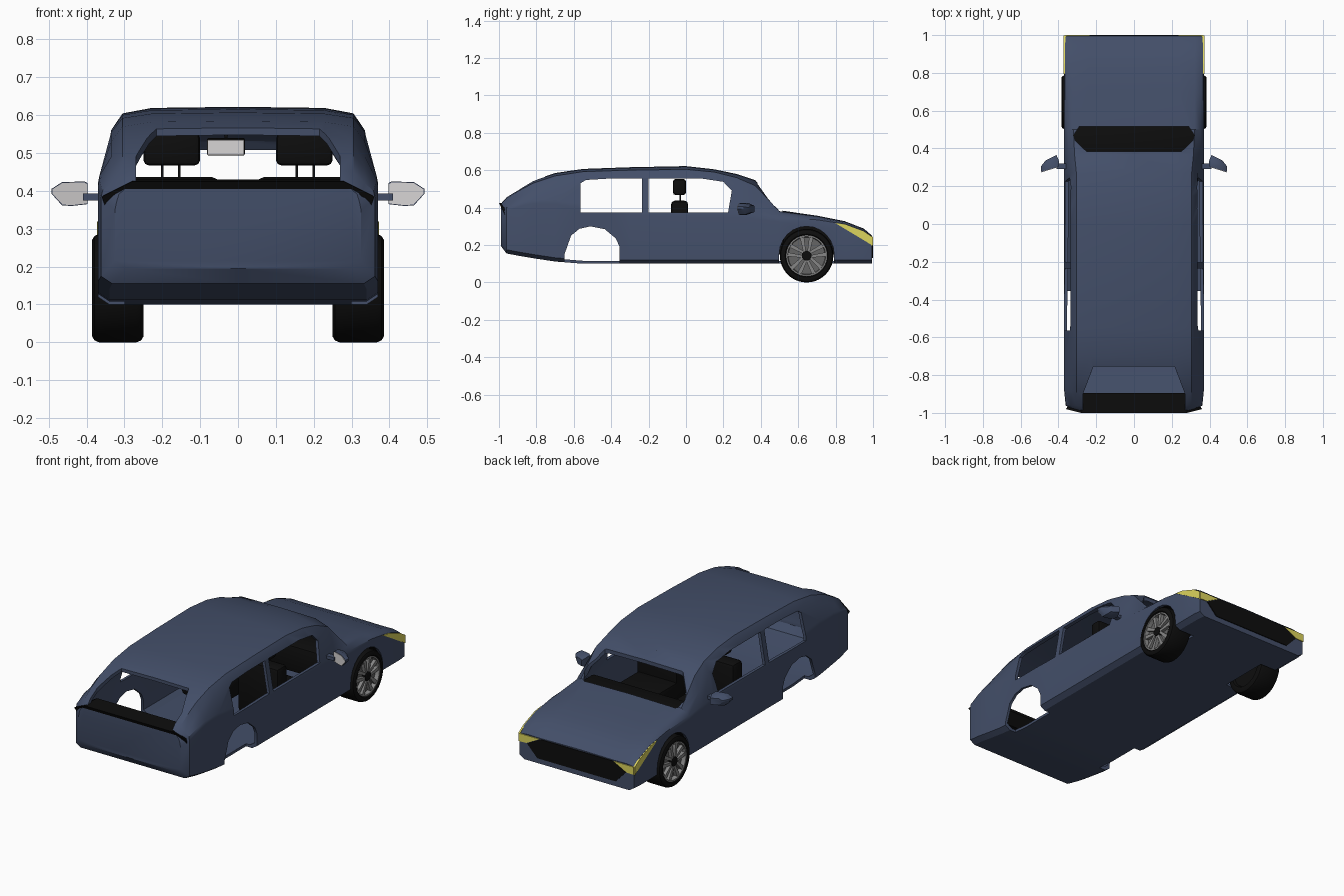
import bpy, bmesh, math
from mathutils import Vector, Matrix

if "Cube" in bpy.data.objects:
    bpy.data.objects.remove(bpy.data.objects["Cube"])


def material(name, rgb):
    m = bpy.data.materials.new(name)
    m.diffuse_color = (*rgb, 1)
    m.use_nodes = True
    m.node_tree.nodes["Principled BSDF"].inputs["Base Color"].default_value = m.diffuse_color
    return m


BLUE = material("body_blue", (0.056, 0.077, 0.14))
BLACK = material("trim_black", (0.004, 0.004, 0.004))
GREY = material("rim_grey", (0.24, 0.24, 0.24))
DARK = material("rim_shadow_grey", (0.13, 0.13, 0.13))
SILVER = material("mirror_silver", (0.68, 0.66, 0.66))
YELLOW = material("headlight_yellow", (0.72, 0.66, 0.11))


def make(name, bm, mat, smooth=True):
    bmesh.ops.recalc_face_normals(bm, faces=bm.faces)
    me = bpy.data.meshes.new(name)
    bm.to_mesh(me)
    bm.free()
    ob = bpy.data.objects.new(name, me)
    bpy.context.collection.objects.link(ob)
    if mat:
        me.materials.append(mat)
    if smooth:
        smooth_object(ob)
    return ob


def smooth_object(ob):
    bpy.ops.object.select_all(action='DESELECT')
    ob.select_set(True)
    bpy.context.view_layer.objects.active = ob
    bpy.ops.object.shade_smooth_by_angle(angle=math.radians(32))


def loft(name, rings, mat, smooth=False):
    """Skin closed rings of equal length and cap both ends."""
    bm = bmesh.new()
    rows = [[bm.verts.new(p) for p in r] for r in rings]
    n = len(rows[0])
    for a, b in zip(rows, rows[1:]):
        for i in range(n):
            bm.faces.new((a[i], a[(i + 1) % n], b[(i + 1) % n], b[i]))
    bm.faces.new(rows[0])
    bm.faces.new(rows[-1])
    return make(name, bm, mat, smooth)


def prism(name, pts, axis, lo, hi, mat=None):
    """Extrude a 2D outline along an axis between lo and hi."""
    def place(p, d):
        q = list(p)
        q.insert(axis, d)
        return q
    return loft(name, [[place(p, d) for p in pts] for d in (lo, hi)], mat)


def box(name, lo, hi, mat, bevel=0.0):
    bm = bmesh.new()
    bmesh.ops.create_cube(bm, size=1)
    for v in bm.verts:
        v.co = [(a + b) / 2 + c * (b - a) for a, b, c in zip(lo, hi, v.co)]
    if bevel:
        bmesh.ops.bevel(bm, geom=bm.edges[:], offset=bevel, segments=2,
                        profile=0.5, affect='EDGES')
    return make(name, bm, mat)


def lathe(name, profile, centre, mat, segs=40):
    """Spin an (x, radius) profile about the x axis."""
    bm = bmesh.new()
    vs = [bm.verts.new((x, 0, r)) for x, r in profile]
    es = [bm.edges.new(e) for e in zip(vs, vs[1:])]
    bmesh.ops.spin(bm, geom=vs + es, cent=(0, 0, 0), axis=(1, 0, 0),
                   angle=2 * math.pi, steps=segs)
    bmesh.ops.remove_doubles(bm, verts=bm.verts, dist=1e-5)
    bmesh.ops.translate(bm, verts=bm.verts, vec=centre)
    return make(name, bm, mat)


# Body stations: y, floor z, half width, shoulder z, rail x, rail z, top z
stations = [
    (-0.99, .195, .325, .37, .315, .39, .43), (-0.96, .155, .362, .40, .335, .42, .462),
    (-0.88, .14, .37, .43, .335, .46, .512), (-0.82, .13, .37, .44, .335, .49, .545),
    (-0.70, .112, .37, .44, .335, .53, .585), (-0.55, .10, .37, .42, .335, .555, .607),
    (-0.30, .10, .37, .38, .335, .56, .616), (0.0, .10, .37, .37, .335, .56, .622),
    (0.15, .10, .37, .37, .335, .552, .605), (0.27, .10, .37, .37, .335, .51, .58),
    (0.37, .10, .37, .36, .345, .44, .547), (0.50, .10, .37, .345, .35, .365, .386),
    (0.70, .10, .37, .335, .352, .345, .357), (0.85, .10, .37, .312, .352, .32, .327),
    (0.95, .10, .37, .275, .352, .281, .288), (0.995, .10, .365, .24, .35, .245, .25)]


def body_rings(d):
    rings = []
    for y, zb, w, zs, xr, zr, zt in stations:
        w, xr, zb, zs, zr, zt = w - d, xr - d, zb + d, zs - d, zr - d, zt - d
        half = [(w - .03, zb), (w, zb + .02), (w, zs - .02), (w - .004, zs), (xr, zr),
                (xr - .03, zr + .72 * (zt - zr)), (xr * .68, zt - .003)]
        ring = [(0, zb)] + half + [(0, zt)] + [(-x, z) for x, z in reversed(half)]
        rings.append([(x, y * (1 - d), z) for x, z in ring])
    return rings


body = loft("body_shell", body_rings(0), BLUE)

# Cutters: cabin hollow, glass openings and wheel arches
cutters = [loft("cabin_hollow", body_rings(.015), BLUE)]
cutters.append(prism("rear_side_window_cut", [(-.565, .375), (-.565, .53), (-.535, .548),
               (-.40, .556), (-.235, .557), (-.235, .375)], 0, -.6, .6, BLUE))
cutters.append(prism("front_side_window_cut", [(-.20, .375), (-.20, .557), (.08, .556),
               (.20, .538), (.245, .49), (.225, .375)], 0, -.6, .6, BLUE))


def mirrored(pts):
    return pts + [(-x, y) for x, y in reversed(pts)]


cutters.append(prism("windshield_cut", mirrored([(.25, .383), (.31, .44), (.32, .47),
               (.29, .515)]), 2, .352, .8, BLUE))
cutters.append(prism("rear_window_cut", mirrored([(.215, -.755), (.27, -.9),
               (.27, -1.1)]), 2, .425, .8, BLUE))
WY, WZ, WR = .645, .143, .143
rear_arch = [(-.65, .0), (-.65, .15), (-.632, .20), (-.615, .25), (-.57, .287), (-.51, .30),
             (-.435, .285), (-.375, .235), (-.355, .19), (-.355, .0)]
arc = [(WY + .147 * math.cos(math.pi * i / 12), .15 + .15 * math.sin(math.pi * i / 12))
       for i in range(13)]
front_arch = [(WY + .147, 0)] + arc + [(WY - .147, 0)]
for s in (1, -1):
    cutters.append(prism("rear_arch_cut", rear_arch, 0, s * .30, s * .6, BLUE))
    cutters.append(prism("front_arch_cut", front_arch, 0, s * .24, s * .6, BLUE))

for c in cutters:
    c.hide_render = True
    mod = body.modifiers.new(c.name, 'BOOLEAN')
    mod.operation = 'DIFFERENCE'
    mod.solver = 'EXACT'
    mod.object = c
bpy.context.view_layer.update()
cut_mesh = bpy.data.meshes.new_from_object(
    body.evaluated_get(bpy.context.evaluated_depsgraph_get()))
body.modifiers.clear()
body.data = cut_mesh
body.data.materials.clear()
body.data.materials.append(BLUE)
for p in body.data.polygons:
    p.material_index = 0
for c in cutters:
    bpy.data.objects.remove(c)
smooth_object(body)

# Tail lip: a wedge across the rear under the open rear window
loft("tail_lip", [[(s * b, -.965, .357), (s * m, -.98, .385), (s * t, -1.0, .425),
                   (s * .275, -.895, .43), (s * .275, -.895, .415), (s * .275, -.94, .357)]
                  for s, b, m, t in ((-1, .35, .36, .28), (1, .35, .36, .28))], BLACK)

# Nose: grille plate and wrap-around headlights
prism("grille", mirrored([(.23, .243), (.315, .198), (.25, .13)]), 1, .99, 1.0, BLACK)
for s in (1, -1):
    prism("headlight_front", [(s * x, z) for x, z in
          ((.235, .243), (.366, .243), (.366, .198), (.318, .2))], 1, .99, 1.0, YELLOW)
    prism("headlight_side", [(.795, .319), (.85, .311), (.95, .274), (.998, .243),
          (.998, .197)], 0, s * .362, s * .372, YELLOW)

# Front wheels with liners, tyres, rims and spokes
for s in (1, -1):
    liner = [(y, z) for y, z in front_arch if z > .05]
    bm = bmesh.new()
    a = [bm.verts.new((s * .235, y, z)) for y, z in liner]
    b = [bm.verts.new((s * .362, y, z)) for y, z in liner]
    for i in range(len(a) - 1):
        bm.faces.new((a[i], a[i + 1], b[i + 1], b[i]))
    bm.faces.new(a)
    make("wheel_arch_liner", bm, BLACK)
    c = (0, WY, WZ)
    lathe("front_tyre", [(s * x, r) for x, r in ((.262, 0), (.262, .10), (.25, .108),
          (.25, .128), (.256, .138), (.268, WR), (.367, WR), (.379, .138), (.385, .128),
          (.385, .115), (.376, .108), (.35, .106))], c, BLACK)
    lathe("rim_back", [(s * .357, 0), (s * .357, .107)], c, DARK)
    lathe("rim_ring", [(s * x, r) for x, r in ((.355, .109), (.38, .110), (.38, .102),
          (.355, .098))], c, GREY)
    lathe("wheel_hub", [(s * x, r) for x, r in ((.355, .027), (.379, .027), (.382, .022),
          (.382, 0))], c, BLACK, 10)
    bm = bmesh.new()
    for k in range(5):
        for side in (1, -1):
            # each spoke pair spreads from hub to ring
            u = [(side * .004, .022), (side * .018, .022), (side * .036, .099),
                 (side * .014, .102)]
            rot = Matrix.Rotation(2 * math.pi * k / 5, 3, 'X')
            lo, hi = [[bm.verts.new(rot @ Vector((s * x, p, q)) + Vector(c)) for p, q in u]
                      for x in (.356, .376)]
            bm.faces.new(hi)
            for i in range(4):
                bm.faces.new((lo[i], lo[(i + 1) % 4], hi[(i + 1) % 4], hi[i]))
    make("wheel_spokes", bm, GREY, False)

# Interior: dashboard, front seats with headrests, rear-view mirror
box("dashboard", (-.34, .36, .2), (.34, .525, .35), BLACK, .01)
for s in (1, -1):
    def seat_part(name, x0, x1, y0, y1, z0, z1, bev):
        xs = sorted((s * x0, s * x1))
        box(name, (xs[0], y0, z0), (xs[1], y1, z1), BLACK, bev)
    seat_part("seat_back", .05, .31, -.08, .012, .13, .437, .02)
    seat_part("seat_cushion", .05, .31, -.07, .26, .13, .24, .02)
    seat_part("headrest", .10, .25, -.07, .0, .467, .553, .015)
    for x in (.155, .2):
        seat_part("headrest_post", x - .003, x + .003, -.035, -.028, .42, .48, 0)
box("rear_view_mirror", (-.082, .30, .493), (.018, .325, .54), BLACK, .005)
box("rear_view_mirror_glass", (-.08, .296, .495), (.016, .301, .534), SILVER)
box("rear_view_mirror_stem", (-.036, .308, .53), (-.028, .316, .565), BLACK)

# Door mirrors: tapered housing, silver glass on the rearward face, short arm
outline = [(.397, .365), (.397, .42), (.405, .425), (.465, .423), (.493, .405),
           (.493, .393), (.465, .362), (.44, .36)]
for s in (1, -1):
    rings = []
    for y, k in ((.275, 1.0), (.305, .98), (.335, .6)):
        rings.append([(s * (.43 + (x - .43) * k), y + (.03 - .3 * (x - .397)),
                       .392 + (z - .392) * k) for x, z in outline])
    loft("door_mirror", rings, BLUE, True)
    loft("door_mirror_glass", [[(s * (.44 + (x - .44) * .95), y + .03 - .3 * (x - .397),
          .392 + (z - .392) * .93) for x, z in outline] for y in (.272, .278)], SILVER)
    xs = sorted((s * .355, s * .41))
    box("door_mirror_arm", (xs[0], .29, .375), (xs[1], .32, .393), BLUE)
